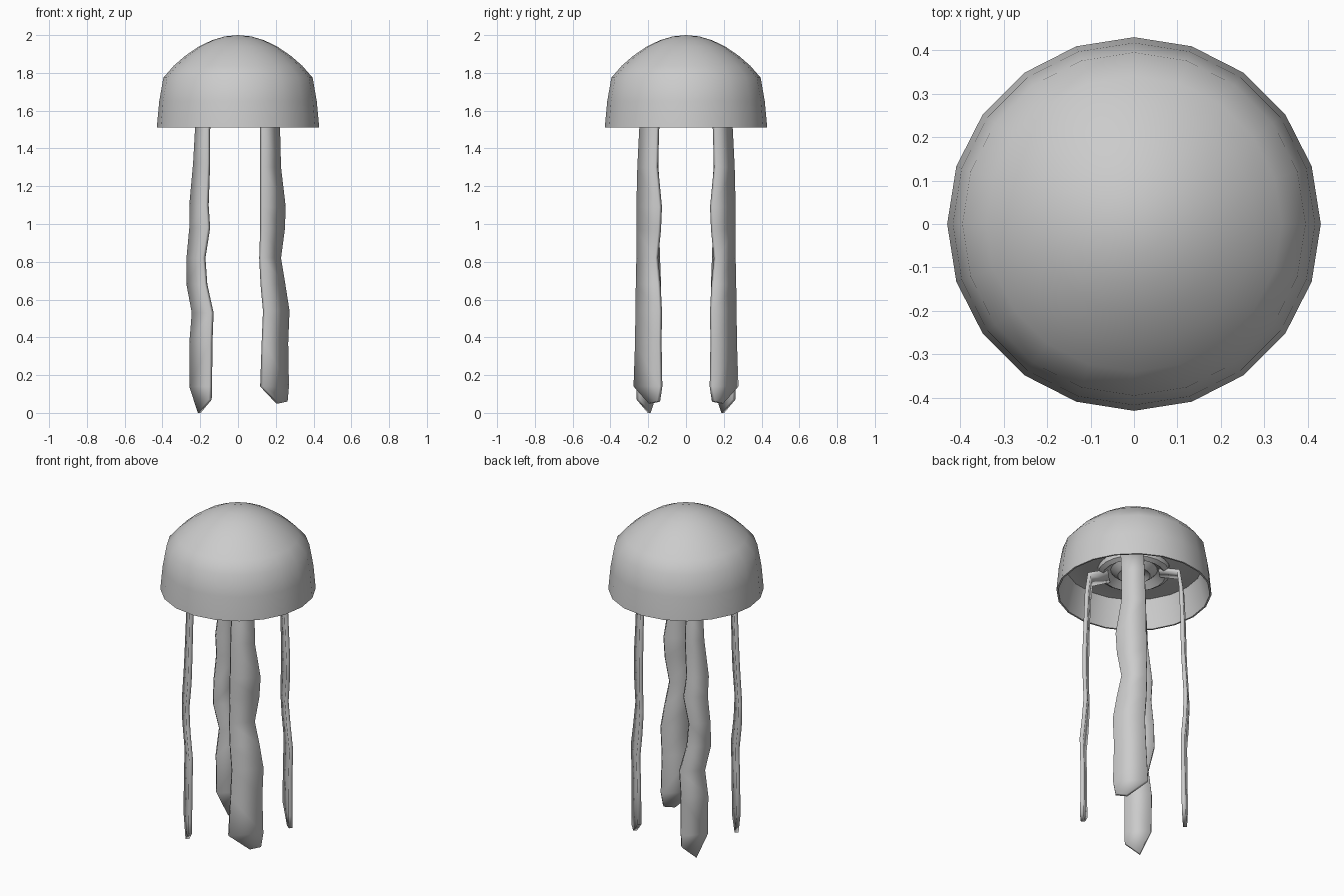
import bpy, bmesh, math

if "Cube" in bpy.data.objects:
    bpy.data.objects.remove(bpy.data.objects["Cube"])


def make_object(name, bm):
    bmesh.ops.recalc_face_normals(bm, faces=bm.faces)
    mesh = bpy.data.meshes.new(name)
    bm.to_mesh(mesh)
    bm.free()
    ob = bpy.data.objects.new(name, mesh)
    bpy.context.collection.objects.link(ob)
    bpy.ops.object.select_all(action='DESELECT')
    ob.select_set(True)
    bpy.context.view_layer.objects.active = ob
    bpy.ops.object.shade_smooth_by_angle(angle=math.radians(40))
    return ob


def lathe(name, profile, sides=20):
    bm = bmesh.new()
    verts = [bm.verts.new((r, 0, z)) for r, z in profile]
    edges = [bm.edges.new(p) for p in zip(verts, verts[1:])]
    bmesh.ops.spin(bm, geom=verts + edges, axis=(0, 0, 1), cent=(0, 0, 0),
                   angle=2 * math.pi, steps=sides, use_merge=True)
    bmesh.ops.remove_doubles(bm, verts=bm.verts, dist=1e-5)
    return make_object(name, bm)


# bell: outer dome, rim, then inner wall and ceiling
lathe("bell", [(0, 2.0), (.07, 1.993), (.14, 1.972), (.21, 1.938), (.28, 1.89),
               (.34, 1.838), (.395, 1.775), (.417, 1.65), (.43, 1.51),
               (.42, 1.51), (.40, 1.60), (.38, 1.68), (.28, 1.69), (.18, 1.66), (0, 1.67)])

# mouth under the bell: rippled rings
lathe("mouth_rings", [(.20, 1.66), (.20, 1.63), (.175, 1.615), (.15, 1.635), (.13, 1.65),
                      (.11, 1.63), (.09, 1.615), (.07, 1.635), (.04, 1.645), (0, 1.64)])


# ribbon tentacles: rows of (z, edge nearest centre line, outer edge, depth)
# each lies tangentially, so y follows |x|
LEFT = [(1.63, .075, .125, .20), (1.61, .145, .205, .355), (1.5, .155, .22, .375),
        (1.32, .155, .23, .385), (1.10, .163, .25, .39), (.98, .155, .25, .40),
        (.82, .18, .265, .41), (.68, .17, .265, .405), (.53, .137, .237, .395),
        (.37, .143, .25, .395), (.14, .145, .25, .40)]
RIGHT = [(1.63, .05, .13, .20), (1.61, .12, .21, .345), (1.5, .125, .215, .365),
         (1.30, .125, .22, .375), (1.09, .125, .245, .38), (.97, .125, .24, .38),
         (.82, .12, .22, .375), (.68, .127, .243, .385), (.54, .14, .265, .40),
         (.37, .133, .258, .395), (.14, .125, .262, .395)]


def tentacle(name, rows, tip, sx, sy):
    bm = bmesh.new()

    def point(x, z, c):
        return bm.verts.new((sx * x, sy * (c - x), z))
    pairs = [(point(a, z, c), point(b, z, c)) for z, a, b, c in rows]
    for (a, b), (d, e) in zip(pairs, pairs[1:]):
        bm.faces.new((a, b, e, d))
    end = [point(x, z, .40) for x, z in tip]
    bm.faces.new([pairs[-1][0], pairs[-1][1]] + end)
    ob = make_object(name, bm)
    mod = ob.modifiers.new("thickness", 'SOLIDIFY')
    mod.thickness = .022
    mod.offset = 0


for side, sy in (("front", -1), ("back", 1)):
    tentacle(side + "_left_tentacle", LEFT, [(.205, 0.0), (.147, .07)], -1, sy)
    tentacle(side + "_right_tentacle", RIGHT, [(.255, .06), (.21, .05)], 1, sy)
